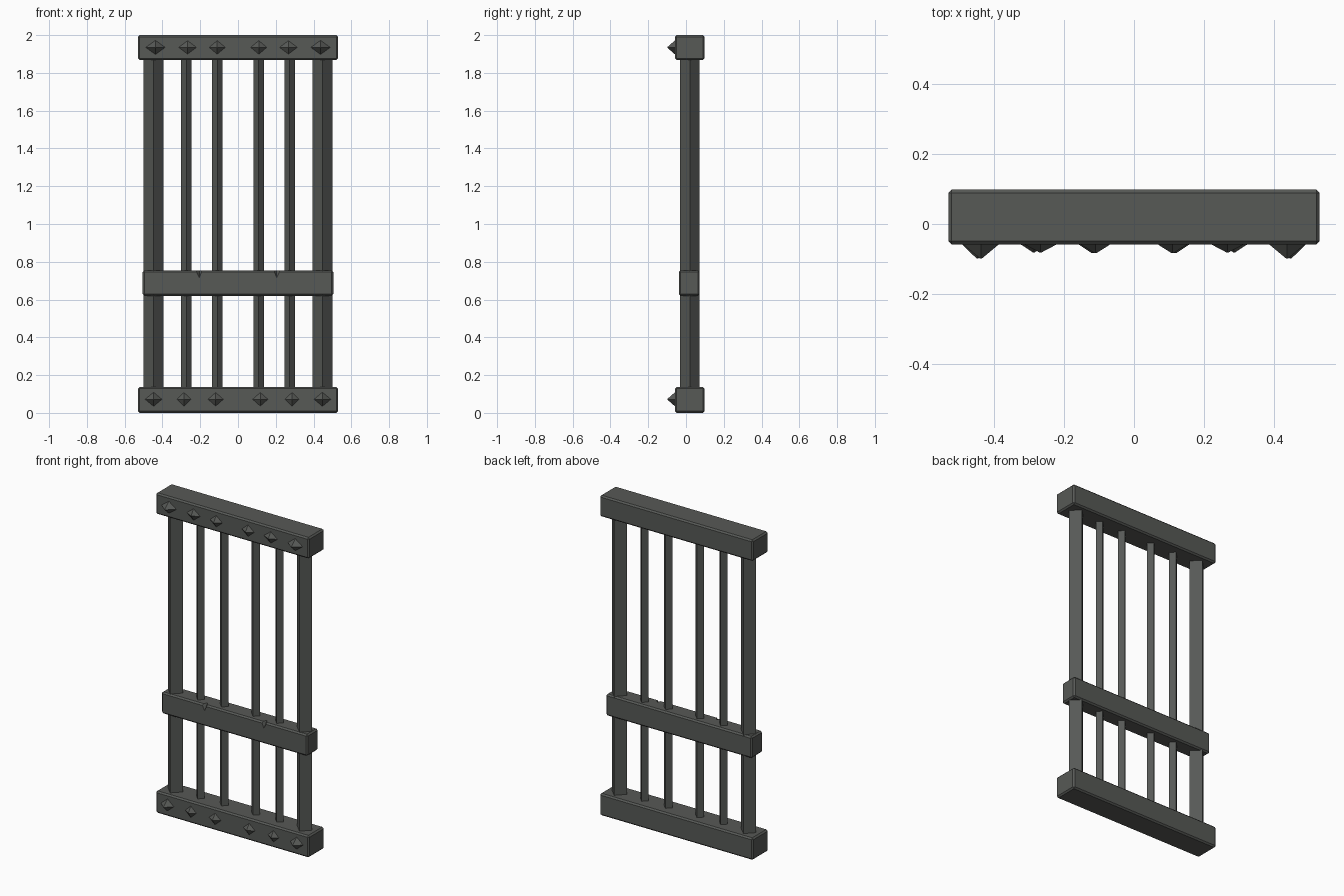
import bpy, bmesh
from math import pi
from mathutils import Matrix

if "Cube" in bpy.data.objects:
    bpy.data.objects.remove(bpy.data.objects["Cube"])

iron = bpy.data.materials.new("dark_iron")
iron.diffuse_color = (0.095, 0.1, 0.093, 1)
iron.use_nodes = True
iron.node_tree.nodes["Principled BSDF"].inputs["Base Color"].default_value = iron.diffuse_color


def finish(name, bm):
    bmesh.ops.recalc_face_normals(bm, faces=bm.faces)
    me = bpy.data.meshes.new(name)
    bm.to_mesh(me)
    bm.free()
    me.materials.append(iron)
    ob = bpy.data.objects.new(name, me)
    bpy.context.collection.objects.link(ob)
    return ob


def beam(name, half_x, y0, y1, z0, z1):
    bm = bmesh.new()
    size = Matrix.Diagonal((2 * half_x, y1 - y0, z1 - z0, 1))
    place = Matrix.Translation((0, (y0 + y1) / 2, (z0 + z1) / 2))
    bmesh.ops.create_cube(bm, size=1, matrix=place @ size)
    bmesh.ops.bevel(bm, geom=bm.edges[:], offset=0.009, segments=1,
                    profile=0.5, affect='EDGES')
    return finish(name, bm)


def bar(name, x, radius):
    # square bar turned so that an edge faces the front
    bm = bmesh.new()
    bmesh.ops.create_cone(bm, cap_ends=True, segments=4, radius1=radius,
                          radius2=radius, depth=1.87,
                          matrix=Matrix.Translation((x, 0.02, 1.0)))
    return finish(name, bm)


def stud(name, x, z, w, h, tip):
    # four-sided pyramid sunk slightly into the beam front
    y0, y1 = -0.055, tip
    bm = bmesh.new()
    bmesh.ops.create_cone(
        bm, cap_ends=True, segments=4, radius1=1, radius2=0.06, depth=1,
        matrix=Matrix.Translation((x, (y0 + y1) / 2, z))
        @ Matrix.Diagonal((w / 2, y0 - y1, h / 2, 1))
        @ Matrix.Rotation(pi / 2, 4, 'X'))
    return finish(name, bm)


# Cross beams
beam("top_beam", 0.53, -0.058, 0.098, 1.868, 2.0)
beam("bottom_beam", 0.53, -0.058, 0.098, 0.0, 0.137)
middle = beam("middle_beam", 0.505, -0.037, 0.072, 0.62, 0.755)

# Chipped notches on the middle beam's upper front edge
for i, s in enumerate((-1, 1)):
    bm = bmesh.new()
    pts = [(s * 0.24, -0.05, 0.77), (s * 0.175, -0.05, 0.77),
           (s * 0.205, -0.05, 0.70), (s * 0.205, 0.005, 0.77)]
    v = [bm.verts.new(p) for p in pts]
    for f in ((0, 1, 2), (0, 1, 3), (1, 2, 3), (0, 2, 3)):
        bm.faces.new([v[k] for k in f])
    cutter = finish("notch_cutter_%d" % i, bm)
    cutter.hide_render = True
    cutter.hide_set(True)
    mod = middle.modifiers.new("notch", 'BOOLEAN')
    mod.operation = 'DIFFERENCE'
    mod.solver = 'EXACT'
    mod.object = cutter

# Upright bars: thick outer posts and thin inner bars
for s, side in ((-1, "left"), (1, "right")):
    bar("outer_post_" + side, s * 0.447, 0.052)
    bar("inner_bar_a_" + side, s * 0.273, 0.028)
    bar("inner_bar_b_" + side, s * 0.109, 0.028)

# Studs: x, width, tip depth
top_row = ((0.437, 0.11, -0.098), (0.267, 0.105, -0.081), (0.11, 0.095, -0.083))
low_row = ((0.447, 0.095, -0.098), (0.286, 0.085, -0.081), (0.118, 0.09, -0.083))
for row, z, label in ((top_row, 1.935, "top"), (low_row, 0.072, "bottom")):
    for i, (x, w, tip) in enumerate(row):
        for s, side in ((-1, "left"), (1, "right")):
            stud("stud_%s_%s_%d" % (label, side, i), s * x, z, w, 0.08, tip)
